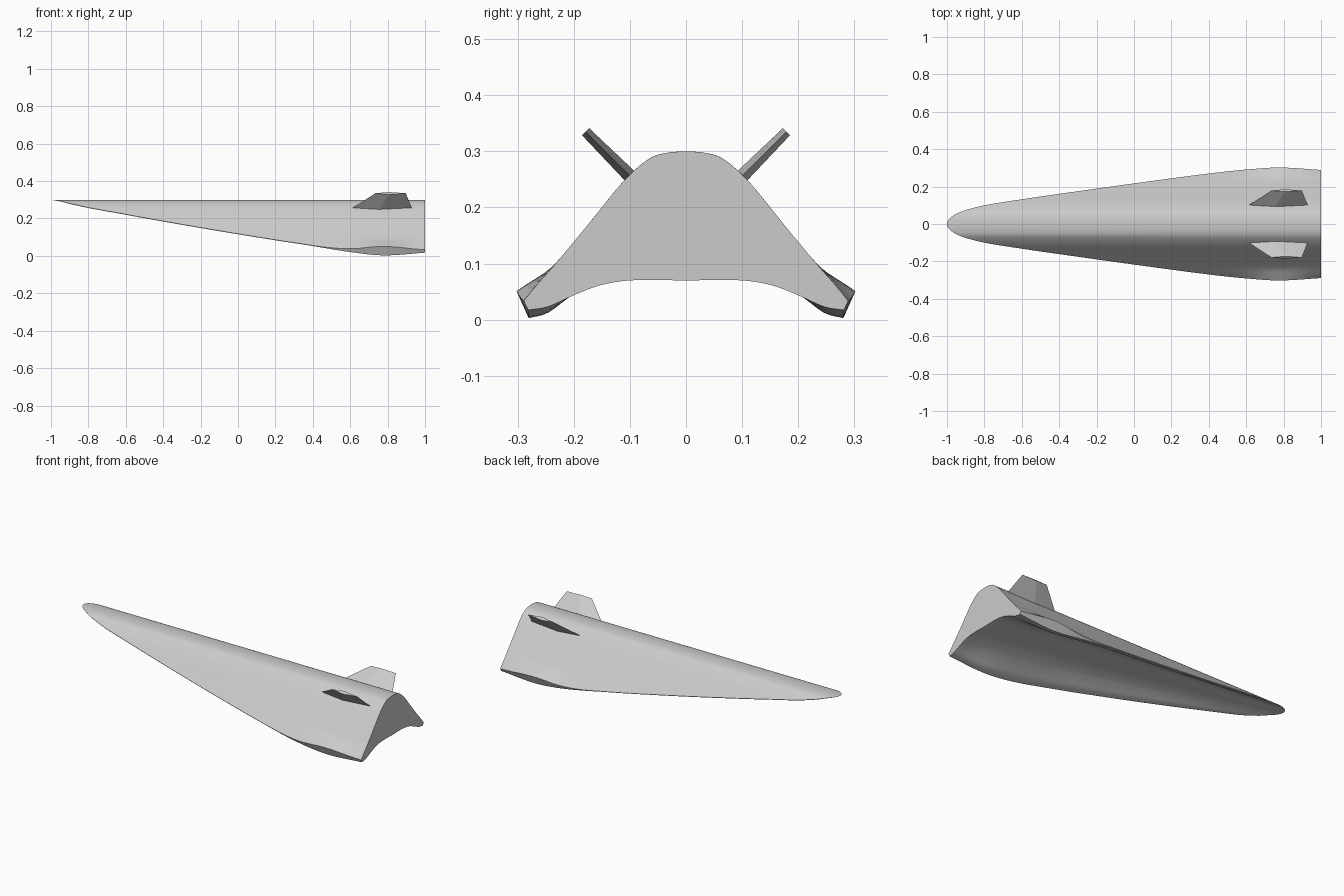
import bpy
import bmesh
from math import radians
from mathutils import Vector

cube = bpy.data.objects.get("Cube")
if cube:
    bpy.data.objects.remove(cube, do_unlink=True)

grey = bpy.data.materials.new("light grey")
grey.use_nodes = True
colour = (0.6, 0.6, 0.6, 1)
grey.diffuse_color = colour
grey.node_tree.nodes["Principled BSDF"].inputs["Base Color"].default_value = colour


def curve(points, t):
    """Smooth interpolation through (position, value) points."""
    t = min(max(t, points[0][0]), points[-1][0])
    last = len(points) - 1
    i = next(k for k in range(last) if t <= points[k + 1][0])

    def slope(k):
        a, b = points[max(k - 1, 0)], points[min(k + 1, last)]
        return (b[1] - a[1]) / (b[0] - a[0])

    (x0, v0), (x1, v1) = points[i], points[i + 1]
    h = x1 - x0
    s = (t - x0) / h
    blend = s * s * (3 - 2 * s)
    return (v0 + (v1 - v0) * blend + h * slope(i) * s * (1 - s) ** 2
            - h * slope(i + 1) * s * s * (1 - s))


def make_object(name, bm, angle):
    bmesh.ops.remove_doubles(bm, verts=bm.verts, dist=0.0002)
    bmesh.ops.recalc_face_normals(bm, faces=bm.faces)
    mesh = bpy.data.meshes.new(name)
    bm.to_mesh(mesh)
    bm.free()
    obj = bpy.data.objects.new(name, mesh)
    bpy.context.collection.objects.link(obj)
    mesh.materials.append(grey)
    bpy.ops.object.select_all(action="DESELECT")
    obj.select_set(True)
    bpy.context.view_layer.objects.active = obj
    bpy.ops.object.shade_smooth_by_angle(angle=radians(angle))
    return obj


# Hull curves: back profile, plan width, tip bulge, tip depth, belly shape
BACK = [(0, 0.3), (0.03, 0.298), (0.06, 0.29), (0.09, 0.268), (0.12, 0.237),
        (0.18, 0.163), (0.24, 0.091), (0.27, 0.056), (0.31, 0.003)]
WIDTH = [(-0.9, 0.075), (-0.8, 0.1), (-0.6, 0.132), (-0.4, 0.161), (0, 0.217),
         (0.4, 0.27), (0.6, 0.291), (0.78, 0.302), (1, 0.289)]
BULGE = [(-1, 0), (0.3, 0), (0.45, 0.001), (0.6, 0.012), (0.78, 0.037), (1, 0.003)]
DEPTH = [(-1, 0.003), (0.3, 0.003), (0.45, 0.005), (0.6, 0.02), (0.78, 0.048), (1, 0.017)]
BELLY = [(0, 0), (0.35, 0), (0.54, 0.16), (0.71, 0.5), (0.88, 0.9), (1, 1)]
HALF = 24


def section(x):
    if x < -0.9:
        width = 0.075 * ((x + 1) / 0.1) ** 0.47
    else:
        width = curve(WIDTH, x)
    bulge, depth = curve(BULGE, x), curve(DEPTH, x)
    depth *= min(1, (x + 1) / 0.1)
    low_width = width - 0.45 * depth
    edge_z = curve(BACK, width) + bulge - depth
    centre_z = 0.3 - 0.115 * (x + 1)
    steps = [i / HALF for i in range(-HALF, HALF + 1)]
    ring = []
    for t in steps:
        y = t * width
        rise = min(max((abs(y) - 0.23) / 0.07, 0), 1)
        ring.append((x, y, curve(BACK, abs(y)) + bulge * rise ** 1.5))
    for t in reversed(steps):
        z = centre_z + (edge_z - centre_z) * curve(BELLY, abs(t))
        ring.append((x, t * low_width, z))
    return ring


# Hull: lofted sections, closely spaced at the rounded nose
bm = bmesh.new()
stations = [-1 + 0.1 * (i / 10) ** 2 for i in range(11)]
stations += [-0.9 + 1.9 * i / 50 for i in range(1, 51)]
rings = [[bm.verts.new(p) for p in section(x)] for x in stations]
for a, b in zip(rings, rings[1:]):
    for i in range(len(a)):
        j = (i + 1) % len(a)
        bm.faces.new((a[i], a[j], b[j], b[i]))
bm.faces.new(rings[-1])
make_object("hull", bm, 30)

# Canted tail fins with a diamond section
for name, side in (("left_rear_fin", 1), ("right_rear_fin", -1)):
    bm = bmesh.new()
    out = Vector((0, side, -1)).normalized()
    loops = []
    for y, z, front, back, thick in ((0.09, 0.246, 0.597, 0.933, 0.0125),
                                     (0.179, 0.335, 0.735, 0.897, 0.009)):
        middle = front + 0.45 * (back - front)
        base = Vector((0, side * y, z))
        points = [(front, 0), (middle, thick), (back, 0), (middle, -thick)]
        loops.append([bm.verts.new(base + Vector((x, 0, 0)) + out * d) for x, d in points])
    root, tip = loops
    for i in range(4):
        j = (i + 1) % 4
        bm.faces.new((root[i], root[j], tip[j], tip[i]))
    bm.faces.new(root)
    bm.faces.new(tip)
    make_object(name, bm, 5)
